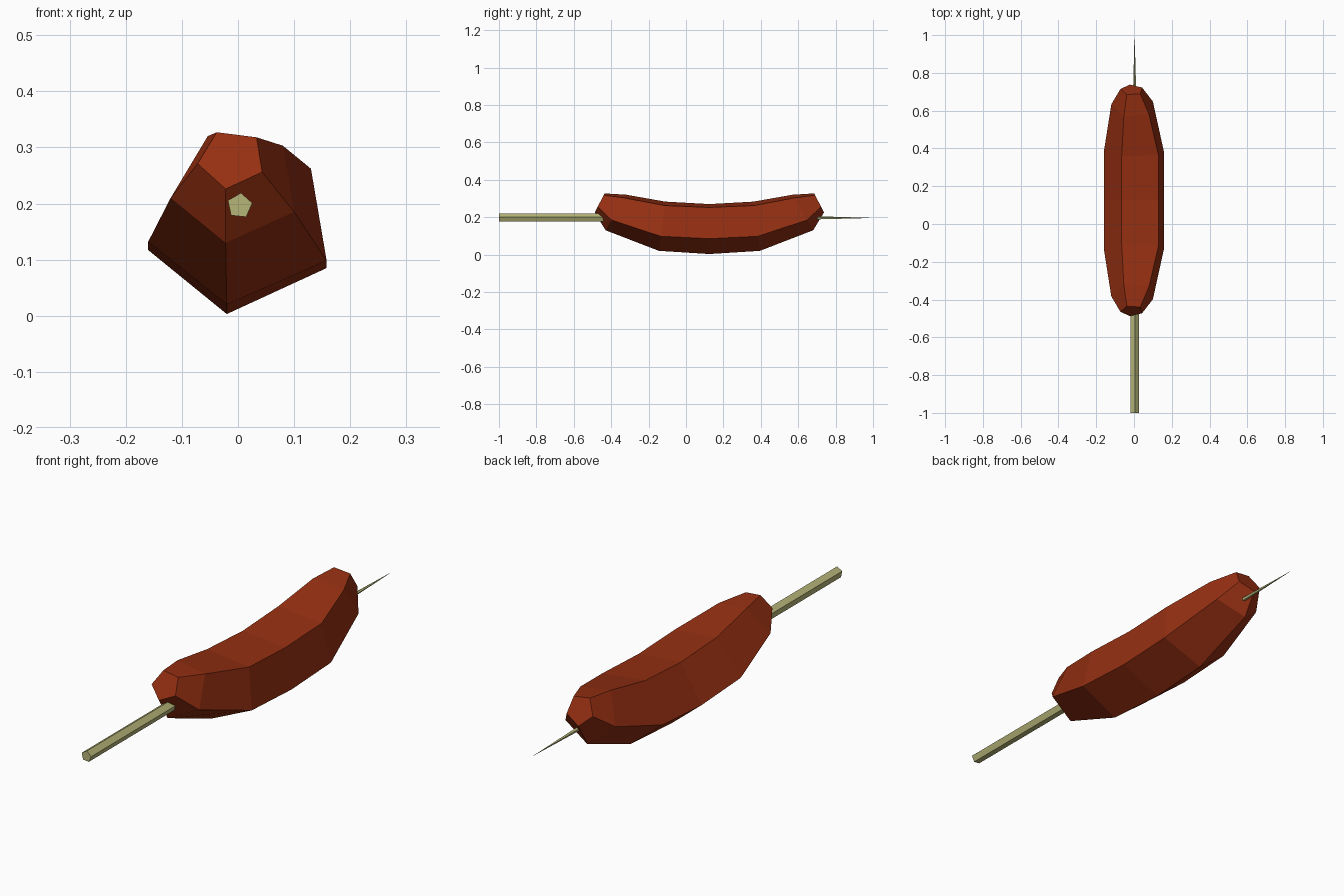
import bpy, math

if "Cube" in bpy.data.objects:
    bpy.data.objects.remove(bpy.data.objects["Cube"])


def material(name, color):
    m = bpy.data.materials.new(name)
    m.diffuse_color = (*color, 1)
    m.use_nodes = True
    m.node_tree.nodes["Principled BSDF"].inputs["Base Color"].default_value = m.diffuse_color
    return m


def loft(name, rings, mat):
    """Skin equal-sized rings running from front to back, with capped ends."""
    n = len(rings[0])
    verts = [p for ring in rings for p in ring]
    faces = [tuple(range(n)), tuple(reversed(range(len(verts) - n, len(verts))))]
    for r in range(len(rings) - 1):
        for i in range(n):
            a, b = r * n + i, r * n + (i + 1) % n
            faces.append((a, a + n, b + n, b))
    mesh = bpy.data.meshes.new(name)
    mesh.from_pydata(verts, [], faces)
    mesh.materials.append(mat)
    obj = bpy.data.objects.new(name, mesh)
    bpy.context.collection.objects.link(obj)
    return obj


brown = material("browned sausage", (0.305, 0.029, 0.006))
wood = material("pale wood", (0.47, 0.46, 0.19))

# Sausage: pentagon sections (x, z) from bottom, counter-clockwise seen from
# the front; each tilts from a bottom to a top distance along the bent body
MID_Y = 0.125
sections = [
    (0.0, 0.0, [(-.02, .003), (.158, .085), (.13, .252), (-.065, .27), (-.16, .117)]),
    (.27, .235, [(-.02, .02), (.158, .098), (.13, .262), (-.065, .283), (-.16, .132)]),
    (.555, .445, [(-.022, .13), (.1, .185), (.08, .303), (-.054, .32), (-.12, .21)]),
    (.613, .56, [(-.022, .226), (.043, .256), (.033, .318), (-.038, .327), (-.072, .271)]),
]


def ring(section, side):
    low, high, pts = section
    z0, z1 = pts[0][1], pts[3][1]
    return [(x, MID_Y + side * (low + (high - low) * (z - z0) / (z1 - z0)), z)
            for x, z in pts]


rings = [ring(s, -1) for s in reversed(sections)] + [ring(s, 1) for s in sections[1:]]
loft("sausage", rings, brown)

# Skewer: five-sided stick sharpened to a point at the back


def stick_ring(y, radius):
    return [(0.003 + radius * math.cos(math.radians(84 + 72 * i)), y,
             0.196 + radius * math.sin(math.radians(84 + 72 * i))) for i in range(5)]


loft("skewer", [stick_ring(-1, .023), stick_ring(.2, .023), stick_ring(1, .0003)], wood)
